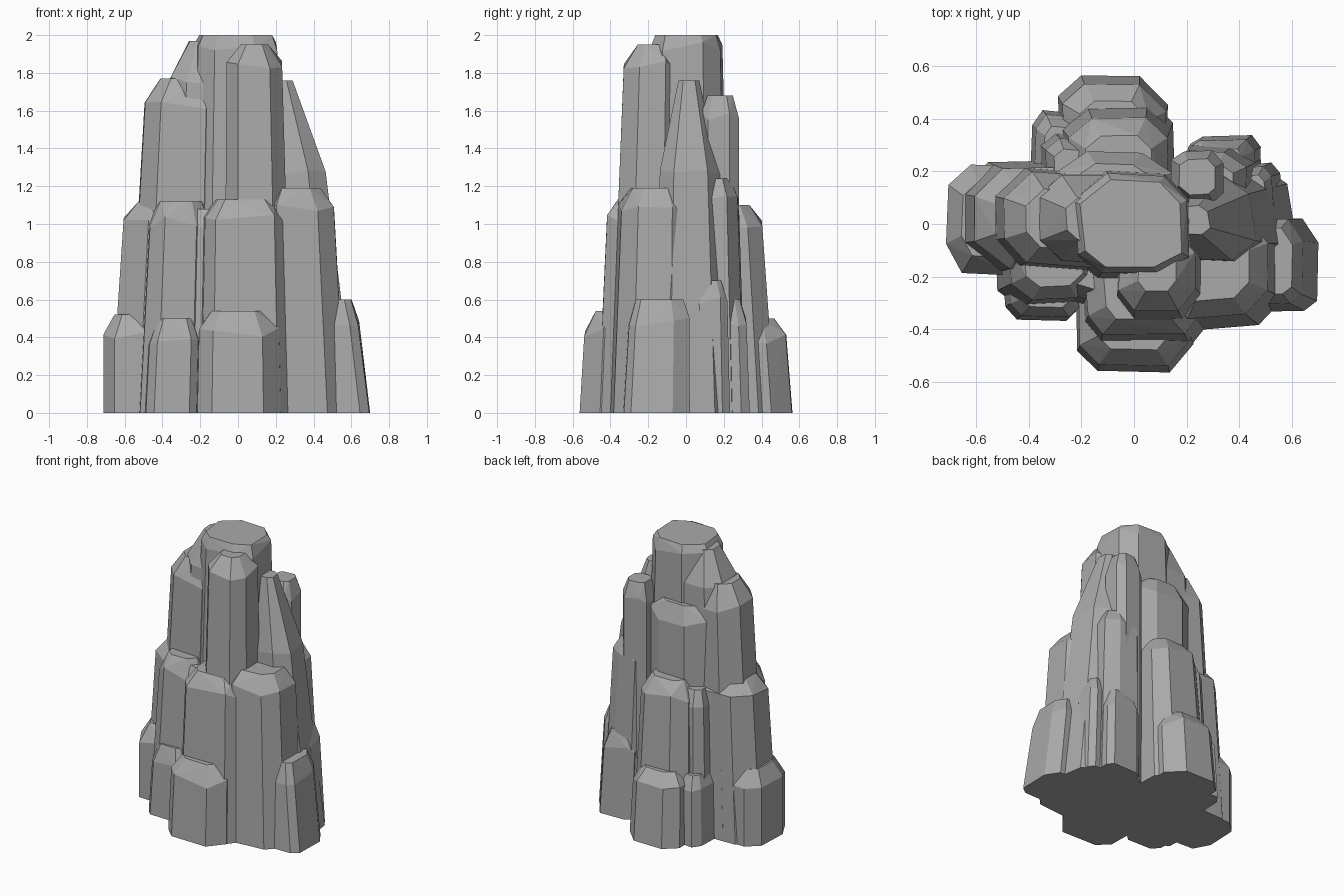
import bpy, bmesh, random
from math import cos, sin, pi, copysign

if "Cube" in bpy.data.objects:
    bpy.data.objects.remove(bpy.data.objects["Cube"])

random.seed(4)
SIDES = 8
stone = bpy.data.materials.new("dark_stone")
stone.diffuse_color = (0.4, 0.4, 0.4, 1)
stone.use_nodes = True
stone.node_tree.nodes["Principled BSDF"].inputs["Base Color"].default_value = stone.diffuse_color


def column(name, cx, cy, rx, ry, top, lean=0.1, drop=0.11, cap=0.68):
    """Faceted rock column leaning to the central axis, with a chamfered top."""
    ring = []
    for i in range(SIDES):
        a = 2 * pi * (i + 0.5) / SIDES + random.uniform(-0.15, 0.15)
        r = random.uniform(0.98, 1.08)
        ring.append((r * rx * copysign(abs(cos(a)) ** 0.65, cos(a)),
                     r * ry * copysign(abs(sin(a)) ** 0.65, sin(a))))
    bm = bmesh.new()
    for z, scale, wobble in ((0, 1, 0), (top - drop, 1, 0.03), (top, cap, 0)):
        pull = 1 - lean * z
        for x, y in ring:
            bm.verts.new(((cx + x * scale) * pull, (cy + y * scale) * pull,
                          z + random.uniform(-wobble, wobble)))
    bmesh.ops.convex_hull(bm, input=bm.verts[:])
    bmesh.ops.delete(bm, geom=[v for v in bm.verts if not v.link_faces], context='VERTS')
    bmesh.ops.dissolve_limit(bm, angle_limit=0.02, verts=bm.verts[:], edges=bm.edges[:])
    bmesh.ops.recalc_face_normals(bm, faces=bm.faces[:])
    mesh = bpy.data.meshes.new(name)
    bm.to_mesh(mesh)
    bm.free()
    mesh.materials.append(stone)
    obj = bpy.data.objects.new(name, mesh)
    bpy.context.collection.objects.link(obj)
    return obj


# Central peak
rock = column("rock_spire", -.01, 0, .27, .24, 2, drop=.06, cap=.88)

parts = [
    # Upper tier
    column("front_spire", .11, -.23, .18, .18, 1.95, cap=.5),
    column("left_shoulder", -.2, .02, .24, .2, 1.97, drop=.2, cap=.5),
    column("left_upper", -.33, .02, .26, .21, 1.77, drop=.15, cap=.65),
    column("right_upper", .33, .02, .28, .21, 1.76, lean=.2, drop=.5, cap=.4),
    column("back_upper", -.08, .13, .23, .14, 1.6, lean=0),
    column("back_right_upper", .24, .18, .1, .1, 1.68, lean=0),
    # Middle tier
    column("front_core", -.05, -.12, .38, .2, 1.08, cap=.8),
    column("front_middle", .04, -.28, .25, .19, 1.13),
    column("front_left_middle", -.34, -.16, .18, .16, 1.12),
    column("left_middle", -.42, .02, .25, .21, 1.12),
    column("right_middle", .34, -.18, .24, .22, 1.19),
    column("back_middle", -.07, .25, .23, .22, 1.1, lean=.15),
    column("back_left_middle", -.27, .23, .1, .13, 1.05),
    column("back_right_middle", .32, .17, .16, .14, 1.24),
    # Low tier around the foot
    column("front_low", 0, -.38, .23, .18, .54),
    column("front_left_low", -.35, -.26, .14, .11, .5),
    column("left_low", -.53, .02, .18, .21, .52, lean=0),
    column("right_low", .55, -.16, .15, .19, .6, lean=.17, cap=.8),
    column("back_low", -.08, .38, .21, .18, .5, lean=.15),
    column("back_left_low", -.29, .3, .1, .13, .48),
    column("back_right_low", .35, .23, .14, .11, .6),
    column("back_right_edge", .48, .13, .08, .1, .7),
]

# Fuse every column into one solid rock
bpy.context.view_layer.objects.active = rock
for part in parts:
    mod = rock.modifiers.new("fuse", 'BOOLEAN')
    mod.operation = 'UNION'
    mod.solver = 'EXACT'
    mod.object = part
    bpy.ops.object.modifier_apply(modifier=mod.name)
    bpy.data.objects.remove(part, do_unlink=True)
